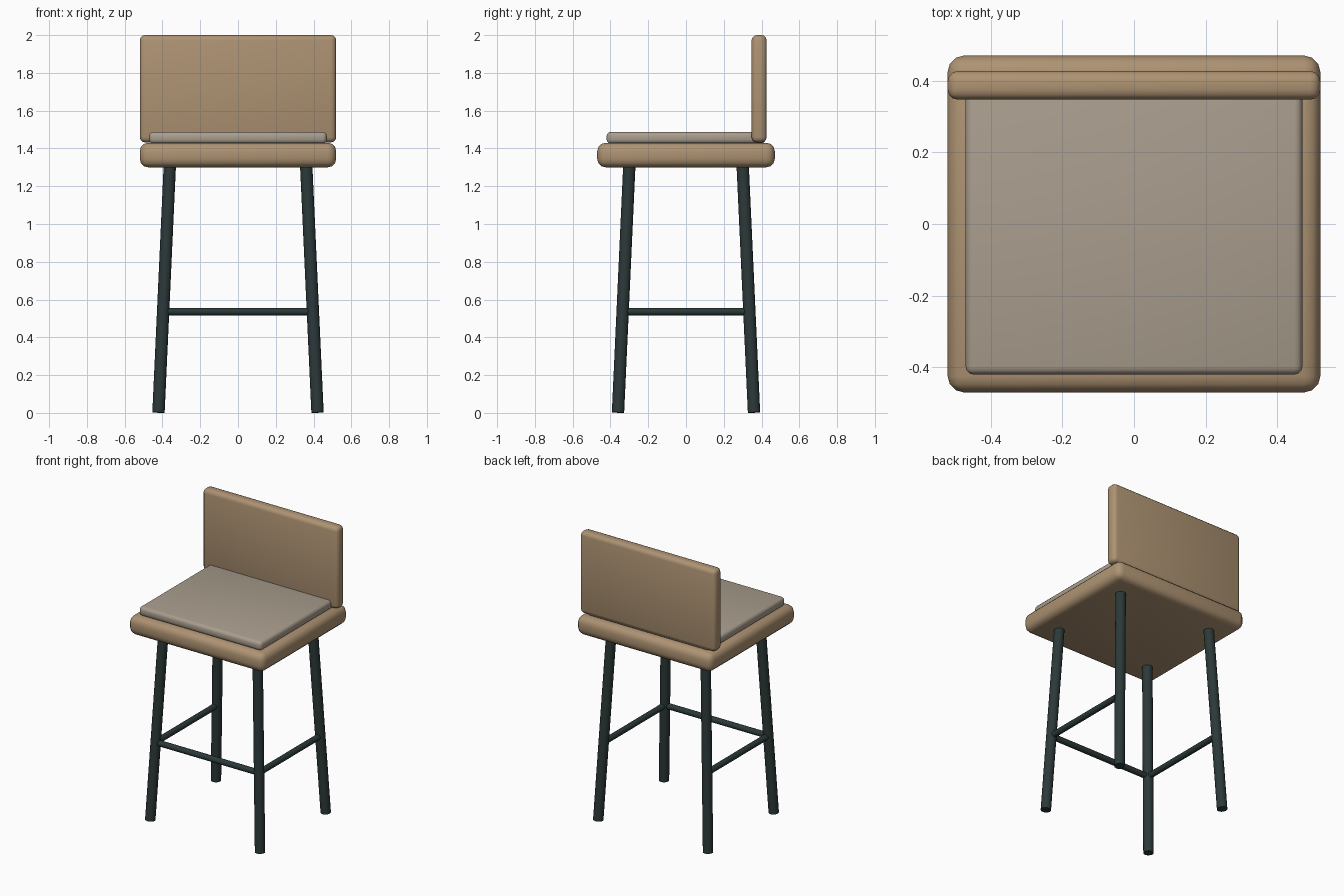
import bpy
from math import radians
from mathutils import Vector

if "Cube" in bpy.data.objects:
    bpy.data.objects.remove(bpy.data.objects["Cube"])


def material(name, rgb):
    m = bpy.data.materials.new(name)
    m.diffuse_color = (*rgb, 1)
    m.use_nodes = True
    m.node_tree.nodes["Principled BSDF"].inputs["Base Color"].default_value = m.diffuse_color
    return m


WOOD = material("wood", (0.42, 0.29, 0.17))
FABRIC = material("fabric", (0.40, 0.34, 0.27))
METAL = material("dark_metal", (0.025, 0.04, 0.04))


def finish(ob, name, mat):
    ob.name = name
    ob.data.materials.append(mat)
    bpy.ops.object.shade_smooth_by_angle(angle=radians(40))


def rounded_box(name, lo, hi, bevel, mat):
    lo, hi = Vector(lo), Vector(hi)
    bpy.ops.mesh.primitive_cube_add(size=1, location=(lo + hi) / 2)
    ob = bpy.context.object
    ob.scale = hi - lo
    bpy.ops.object.transform_apply(location=False, rotation=False, scale=True)
    mod = ob.modifiers.new("bevel", 'BEVEL')
    mod.width, mod.segments = bevel, 3
    bpy.ops.object.modifier_apply(modifier=mod.name)
    finish(ob, name, mat)


def rod(name, a, b, radius, mat):
    a, b = Vector(a), Vector(b)
    bpy.ops.mesh.primitive_cylinder_add(vertices=20, radius=radius,
                                        depth=(b - a).length, location=(a + b) / 2)
    ob = bpy.context.object
    ob.rotation_euler = (b - a).to_track_quat('Z', 'Y').to_euler()
    finish(ob, name, mat)


# Seat slab, cushion and upright back panel
rounded_box("seat", (-0.52, -0.47, 1.30), (0.52, 0.47, 1.43), 0.045, WOOD)
rounded_box("cushion", (-0.47, -0.42, 1.425), (0.47, 0.42, 1.488), 0.022, FABRIC)
rounded_box("backrest", (-0.52, 0.347, 1.432), (0.52, 0.427, 2.0), 0.028, WOOD)

# Four splayed legs
FOOT, TOP = Vector((0.421, 0.36, 0.002)), Vector((0.361, 0.30, 1.31))
for sx, side in ((-1, "left"), (1, "right")):
    for sy, end in ((-1, "front"), (1, "back")):
        rod(f"{end}_{side}_leg", (sx * FOOT.x, sy * FOOT.y, FOOT.z),
            (sx * TOP.x, sy * TOP.y, TOP.z), 0.033, METAL)

# Footrest bars: front and both sides, open at the back
p = FOOT.lerp(TOP, 0.535 / 1.31)
rod("front_bar", (-p.x, -p.y, p.z), (p.x, -p.y, p.z), 0.02, METAL)
for sx, side in ((-1, "left"), (1, "right")):
    rod(f"{side}_bar", (sx * p.x, -p.y, p.z), (sx * p.x, p.y, p.z), 0.02, METAL)
